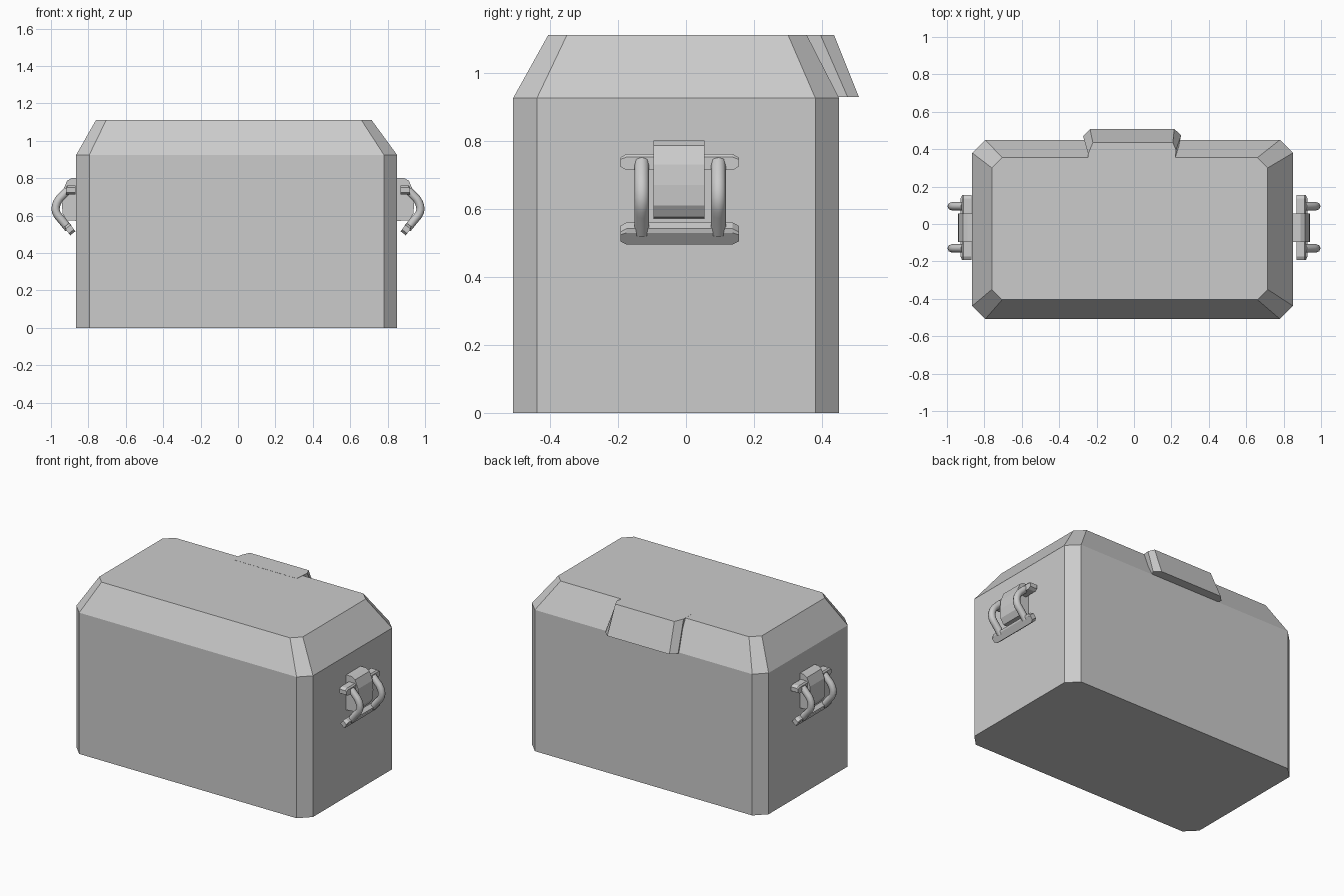
import bpy, bmesh, math
from mathutils import Vector

if "Cube" in bpy.data.objects:
    bpy.data.objects.remove(bpy.data.objects["Cube"])


def loft(name, rings):
    """Closed solid skinned between rings that share a point count."""
    bm = bmesh.new()
    vr = [[bm.verts.new(p) for p in r] for r in rings]
    n = len(vr[0])
    for a, b in zip(vr, vr[1:]):
        for i in range(n):
            j = (i + 1) % n
            bm.faces.new((a[i], a[j], b[j], b[i]))
    bm.faces.new(vr[0])
    bm.faces.new(vr[-1])
    bmesh.ops.recalc_face_normals(bm, faces=bm.faces[:])
    me = bpy.data.meshes.new(name)
    bm.to_mesh(me)
    bm.free()
    ob = bpy.data.objects.new(name, me)
    bpy.context.collection.objects.link(ob)
    return ob


def octagon(x0, x1, y0, y1, c, z):
    """Rectangle with cut corners at height z."""
    pts = [(x0 + c, y0), (x1 - c, y0), (x1, y0 + c), (x1, y1 - c),
           (x1 - c, y1), (x0 + c, y1), (x0, y1 - c), (x0, y0 + c)]
    return [(x, y, z) for x, y in pts]


def bar(name, s, cx, cz, w, h, tilt):
    """Cross bar along y with softened ends; w x h section tilted in xz."""
    ct, st = math.cos(tilt), math.sin(tilt)
    rings = []
    for y, k in ((-0.193, 0.55), (-0.175, 1), (0.137, 1), (0.155, 0.55)):
        ring = []
        for u, v in ((-1, -1), (1, -1), (1, 0.6), (0.7, 1), (-1, 1)):
            a, b = u * w / 2, v * h / 2 * k
            ring.append((s * (cx + a * ct - b * st), y, cz + a * st + b * ct))
        rings.append(ring)
    return loft(name, rings)


# Chest body and sloped lid
rim = octagon(-0.865, 0.85, -0.508, 0.45, 0.07, 0.925)
loft("body", [[(x, y, 0) for x, y, z in rim], rim])
loft("lid", [rim, octagon(-0.76, 0.715, -0.405, 0.355, 0.055, 1.11)])

# Raised tab over the back slope of the lid
tab_low = [(-0.245, 0.40), (-0.272, 0.47), (-0.235, 0.508),
           (0.215, 0.508), (0.252, 0.475), (0.215, 0.40)]
tab_top = [(-0.245, 0.30), (-0.245, 0.375), (-0.22, 0.435),
           (0.208, 0.435), (0.225, 0.395), (0.215, 0.30)]
loft("lid_tab", [[(x, y, 0.928) for x, y in tab_low],
                 [(x, y, 1.111) for x, y in tab_top]])

# Side handles, one on each end
for s, side in ((1, "right"), (-1, "left")):
    # Curved mounting block
    prof = [(0.83, 0.80), (0.89, 0.80), (0.915, 0.785), (0.937, 0.73),
            (0.942, 0.67), (0.938, 0.61), (0.915, 0.575), (0.83, 0.57)]
    loft("handle_mount_" + side,
         [[(s * x, y, z) for x, z in prof] for y in (-0.095, 0.055)])
    # Pivot bar and lower grip
    bar("handle_pivot_" + side, s, 0.895, 0.737, 0.05, 0.048, 0)
    bar("handle_grip_" + side, s, 0.9, 0.527, 0.035, 0.055, math.radians(-38))
    # Bent arms joining pivot to grip
    for k, y in enumerate((-0.13, 0.095)):
        cu = bpy.data.curves.new("handle_arm", 'CURVE')
        cu.dimensions = '3D'
        cu.bevel_depth = 0.022
        cu.bevel_resolution = 2
        cu.use_fill_caps = True
        ends = [Vector((0.91, 0.735)), Vector((0.955, 0.69)),
                Vector((0.998, 0.63)), Vector((0.95, 0.585))]
        path = [ends[0]]
        for i in range(7):
            t = i / 6
            path.append(ends[1] * (1 - t) ** 2 + ends[2] * 2 * t * (1 - t)
                        + ends[3] * t * t)
        path.append(Vector((0.905, 0.53)))
        sp = cu.splines.new('POLY')
        sp.points.add(len(path) - 1)
        for p, q in zip(sp.points, path):
            p.co = (s * q.x, y, q.y, 1)
        sp.use_smooth = True
        ob = bpy.data.objects.new("handle_arm_%s_%d" % (side, k + 1), cu)
        bpy.context.collection.objects.link(ob)
